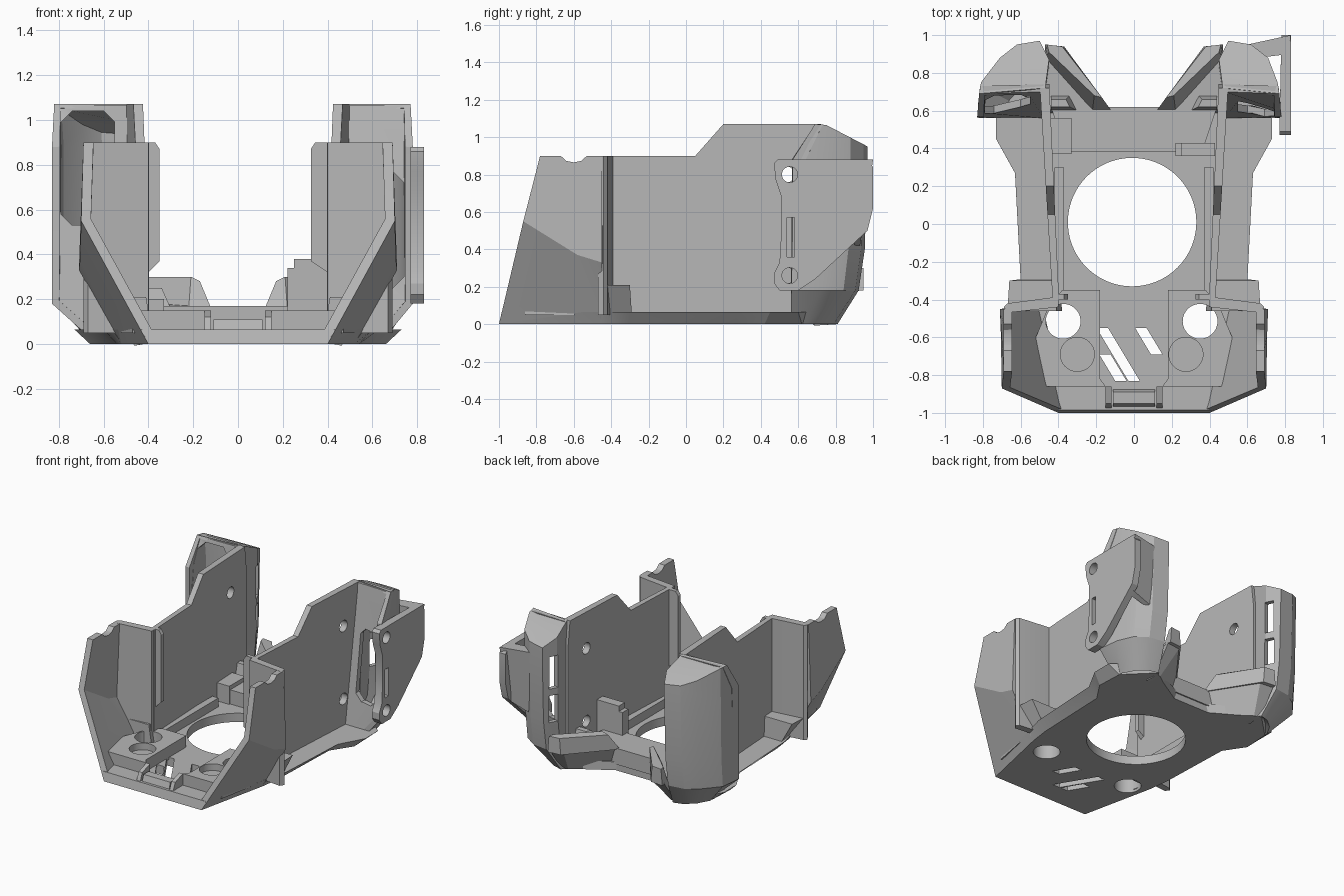
import bpy, bmesh, math
from mathutils import Vector

cube = bpy.data.objects.get("Cube")
if cube:
    bpy.data.objects.remove(cube, do_unlink=True)

grey = bpy.data.materials.new("matte_grey")
grey.use_nodes = True
grey.diffuse_color = (0.47, 0.47, 0.47, 1)
grey.node_tree.nodes["Principled BSDF"].inputs["Base Color"].default_value = (0.47, 0.47, 0.47, 1)


def make(name, verts, faces, inside=None):
    """Mesh with consistent outward normals; 'inside' orients open shells."""
    bm = bmesh.new()
    vs = [bm.verts.new(v) for v in verts]
    for f in faces:
        bm.faces.new([vs[i] for i in f])
    bmesh.ops.recalc_face_normals(bm, faces=bm.faces)
    if inside:
        bm.normal_update()
        out = sum(f.calc_area() * f.normal.dot(f.calc_center_median() - Vector(inside)) for f in bm.faces)
        if out < 0:
            bmesh.ops.reverse_faces(bm, faces=bm.faces)
    me = bpy.data.meshes.new(name)
    bm.to_mesh(me)
    bm.free()
    me.materials.append(grey)
    ob = bpy.data.objects.new(name, me)
    bpy.context.collection.objects.link(ob)
    return ob


def loft(name, lower, upper):
    """Solid between two rings of equal length."""
    n = len(lower)
    faces = [(i, (i + 1) % n, n + (i + 1) % n, n + i) for i in range(n)]
    return make(name, lower + upper, faces + [tuple(range(n)), tuple(range(n, 2 * n))])


def prism(name, outline, z0, z1):
    return loft(name, [(x, y, z0) for x, y in outline], [(x, y, z1) for x, y in outline])


def plate(name, profile, x0, x1):
    """Side-view (y, z) profile extruded along x; x0 and x1 may depend on y."""
    a = x0 if callable(x0) else lambda y: x0
    b = x1 if callable(x1) else lambda y: x1
    return loft(name, [(a(y), y, z) for y, z in profile], [(b(y), y, z) for y, z in profile])


def box(name, x0, x1, y0, y1, z0, z1):
    return prism(name, [(x0, y0), (x1, y0), (x1, y1), (x0, y1)], z0, z1)


def disc(cx, cy, r, n=48):
    return [(cx + r * math.cos(2 * math.pi * i / n), cy + r * math.sin(2 * math.pi * i / n)) for i in range(n)]


def apply(ob, kind, **settings):
    mod = ob.modifiers.new(kind, kind)
    for key, value in settings.items():
        setattr(mod, key, value)
    bpy.context.view_layer.objects.active = ob
    bpy.ops.object.modifier_apply(modifier=mod.name)


def cut(ob, *cutters):
    for c in cutters:
        c.hide_render = True
        apply(ob, 'BOOLEAN', operation='DIFFERENCE', object=c, solver='EXACT')
        bpy.data.objects.remove(c, do_unlink=True)


def mirrored(half):
    return half + [(-x, y) for x, y in reversed(half)]


# Base plate with sloping edges, fan opening, screw holes and vents
low = mirrored([(.40, -1), (.52, -.45), (.54, -.3), (.56, .27), (.66, .42), (.65, .62), (.47, .8), (.15, .61)])
top = mirrored([(.43, -.985), (.56, -.45), (.60, -.3), (.63, .27), (.73, .45), (.73, .6), (.5, .8), (.13, .61)])
base = loft("base_plate", [(x, y, 0) for x, y in low], [(x, y, .065) for x, y in top])
cut(base, prism("cutter", disc(-.01, .01, .34, 96), -.1, .3))
for s, x in ((-1, -.375), (1, .35)):
    cut(base, prism("cutter", disc(x, -.515, .092), -.1, .3))
for x, y0, y1 in ((-.12, -.83, -.69), (-.05, -.83, -.55), (.07, -.69, -.55)):
    lean = -.6 * (y1 - y0)
    cut(base, prism("cutter", [(x + .02, y0), (x + .08, y0), (x + .08 + lean, y1), (x + .02 + lean, y1)], -.1, .3))

# Rear cross bar, front centre tab and its ribs
bar = prism("rear_bar", [(-.36, .38), (.36, .38), (.44, .62), (-.44, .62)], .05, .17)
front_tab = plate("front_tab", [(-.97, .05), (-.95, .11), (-.89, .11), (-.87, .05)], -.11, .11)
bracket = box("cable_bracket", .22, .43, .36, .43, .06, .38)
cut(bracket, box("cutter", .2, .25, .3, .5, .34, .5))
box("cable_post", -.44, -.33, .37, .56, .06, .2)

for s in (-1, 1):
    side = "right" if s < 0 else "left"

    def m(pts):
        return [(s * p[0],) + tuple(p[1:]) for p in pts]

    # Raised pad with a through hole and a blind magnet pocket
    pad = prism(side + "_pad", m([(.18, -.35), (.18, -.82), (.15, -.86), (.47, -.86), (.52, -.6),
                                  (.45, -.43), (.38, -.35)]), .05, .15)
    hx, px = ((-.375, -.3) if s < 0 else (.35, .275))
    cut(pad, prism("cutter", disc(hx, -.515, .092), -.1, .3), prism("cutter", disc(px, -.69, .09), .1, .3))
    plate(side + "_front_rib", [(-.98, .05), (-.95, .12), (-.86, .15), (-.86, .05)], s * .12, s * .15)

    # Flared front cheek: sloping lower facet and upright upper facet
    dip = [(-.53, .9), (-.56, .873), (-.6, .865), (-.64, .873), (-.67, .9)]
    pts = [(.40, -1, 0), (.70, -.87, .55), (.705, -.58, .37), (.71, -.45, .33), (.52, -.45, 0), (.69, -.45, .9)]
    pts += [(.69, y, z) for y, z in dip] + [(.69, -.78, .9)]
    cheek = make(side + "_cheek", m(pts), [(0, 1, 2, 4), (2, 3, 4), (1, 2, 3) + tuple(range(5, 12))],
                 (0, -.6, .5))
    apply(cheek, 'SOLIDIFY', thickness=.045, offset=-1)
    loft(side + "_cheek_foot", m([(.38, -.46, .02), (.53, -.46, .02), (.58, -.29, .06), (.4, -.29, .06)]),
         m([(.41, -.46, .21), (.67, -.46, .21), (.66, -.3, .21), (.42, -.3, .21)]))

    # Panel joining cheek to side wall, with a narrow inner flange
    prism(side + "_step_panel", m([(.40, -.44), (.67, -.47), (.69, -.44), (.67, -.42), (.44, -.39), (.40, -.39)]),
          .05, .9)
    xf = .35 if s < 0 else .325
    loft(side + "_inner_flange",
         m([(xf, -.40, .37), (.40, -.40, .32), (.40, -.40, .9), (xf + .02, -.40, .9), (xf, -.40, .87)]),
         m([(xf, -.37, .37), (.42, -.37, .32), (.42, -.37, .9), (xf + .02, -.37, .9), (xf, -.37, .87)]))
    plate(side + "_wall_ridge", [(-.37, .06), (-.37, .13), (.3, .13), (.3, .06)], s * .37, s * .42)

    # Tall thin side wall, slightly splayed, with screw holes
    wall = plate(side + "_side_wall",
                 [(-.42, .04), (-.42, .9), (.05, .9), (.2, 1.07), (.72, 1.07), (.74, .9), (.74, .04)],
                 lambda y: s * (.415 + .045 * y), lambda y: s * (.455 + .06 * y))
    for z in ((.8,) if s < 0 else (.8, .26)):
        cut(wall, plate("cutter", disc(.54, z, .042, 32), s * .3, s * .6))

    # Hollow rear wing lofted around an open path
    wide = .83 if s < 0 else .78
    foot = [(.63, .56), (.65, .64), (.6, .73), (.53, .79), (.46, .81), (.42, .76), (.43, .68)]
    path = [(wide, .57), (wide - .02, .75), (.71, .88), (.62, .95), (.5, .97), (.45, .87), (.47, .72)]
    n = len(path)
    rings = [[(x, y, 0) for x, y in foot]]
    rings += [[(x, y - drop * max(0, y - .5), z) for x, y in path] for z, drop in ((.18, .1), (.4, .03), (.88, 0))]
    rim = [(wide - .01, .69)] + path[1:]
    rings.append([(x, y, 1.07 - max(0, y - .74) * .52) for x, y in rim])
    faces = [(k * n + i, k * n + i + 1, (k + 1) * n + i + 1, (k + 1) * n + i)
             for k in range(len(rings) - 1) for i in range(n - 1)]
    t = (len(rings) - 1) * n
    faces += [(t, t + 1, t + 5, t + 6), (t + 1, t + 2, t + 3, t + 4, t + 5)]
    wing = make(side + "_rear_wing", m([p for r in rings for p in r]), faces, (s * .6, .75, .5))
    apply(wing, 'SOLIDIFY', thickness=.035, offset=-1)
    for z0, z1 in ((.38, .58), (.63, .87)):
        cut(wing, loft("cutter", m([(.38, .87, z0), (.6, .83, z0), (.6, .88, z0), (.4, .945, z0)]),
                       m([(.38, .87, z1), (.6, .83, z1), (.6, .88, z1), (.4, .945, z1)])))

    # Leaning front plate of the wing with a window
    face = loft(side + "_wing_front",
                m([(.48, .56, .05), (.66, .56, .05), (wide - .01, .565, .18), (wide - .005, .6, .88),
                   (wide - .015, .69, 1.065), (.48, .70, 1.065)]),
                m([(.48, .6, .05), (.66, .6, .05), (wide - .01, .605, .18), (wide - .005, .64, .88),
                   (wide - .015, .73, 1.065), (.48, .74, 1.065)]))
    z0, z1 = (.53, 1.04) if s < 0 else (.25, .77)
    b, x0, x1 = .05, .55, wide - .04
    window = [(x0, z0 + b), (x0 + b, z0), (x1 - b, z0), (x1, z0 + b), (x1, z1 - b), (x1 - b, z1), (x0 + b, z1),
              (x0, z1 - b)]
    cut(face, loft("cutter", m([(x, .4, z) for x, z in window]), m([(x, .8, z) for x, z in window])))

    # Low rear air scoop with a raised lip
    loft(side + "_scoop", m([(.14, .58, .0), (.45, .58, 0), (.47, .79, 0), (.42, .78, 0)]),
         m([(.12, .6, .17), (.46, .6, .17), (.47, .93, .19), (.36, .92, .19)]))
    loft(side + "_scoop_lip", m([(.12, .60, .16), (.22, .60, .16), (.47, .88, .18), (.47, .95, .18), (.37, .94, .18)]),
         m([(.17, .67, .28), (.21, .68, .3), (.45, .91, .3), (.46, .95, .3), (.38, .94, .3)]))
    loft(side + "_scoop_guide", m([(.30, .6, .16), (.44, .6, .16), (.44, .68, .16), (.34, .68, .16)]),
         m([(.34, .62, .25), (.44, .62, .25), (.44, .66, .25), (.36, .66, .25)]))

# Mounting flange on the left wing, with screw holes and a slot
flange = plate("mounting_flange",
               [(.47, .86), (.49, .88), (.97, .88), (1, .84), (1, .62), (.97, .5), (.69, .24), (.6, .18), (.5, .18),
                (.47, .22), (.47, .27), (.5, .33), (.51, .5), (.51, .68), (.48, .77)],
               lambda y: .77 + .02 * max(0, y - .5), .83)
for z in (.8, .26):
    cut(flange, plate("cutter", disc(.555, z, .042, 32), .7, .9))
cut(flange, plate("cutter", [(.54, .36), (.58, .36), (.58, .57), (.54, .57)], .7, .9))
loft("flange_web", [(.66, .9, .42), (.82, .9, .46), (.82, .94, .48), (.64, .93, .42)],
     [(.66, .88, .88), (.82, .9, .88), (.83, 1, .88), (.6, .95, .88)])

# Smooth rounded holes and wings while keeping creases sharp
bpy.ops.object.select_all(action='DESELECT')
for ob in bpy.context.scene.objects:
    if ob.type == 'MESH' and grey.name in ob.data.materials:
        ob.select_set(True)
        bpy.context.view_layer.objects.active = ob
bpy.ops.object.shade_smooth_by_angle(angle=math.radians(25))
